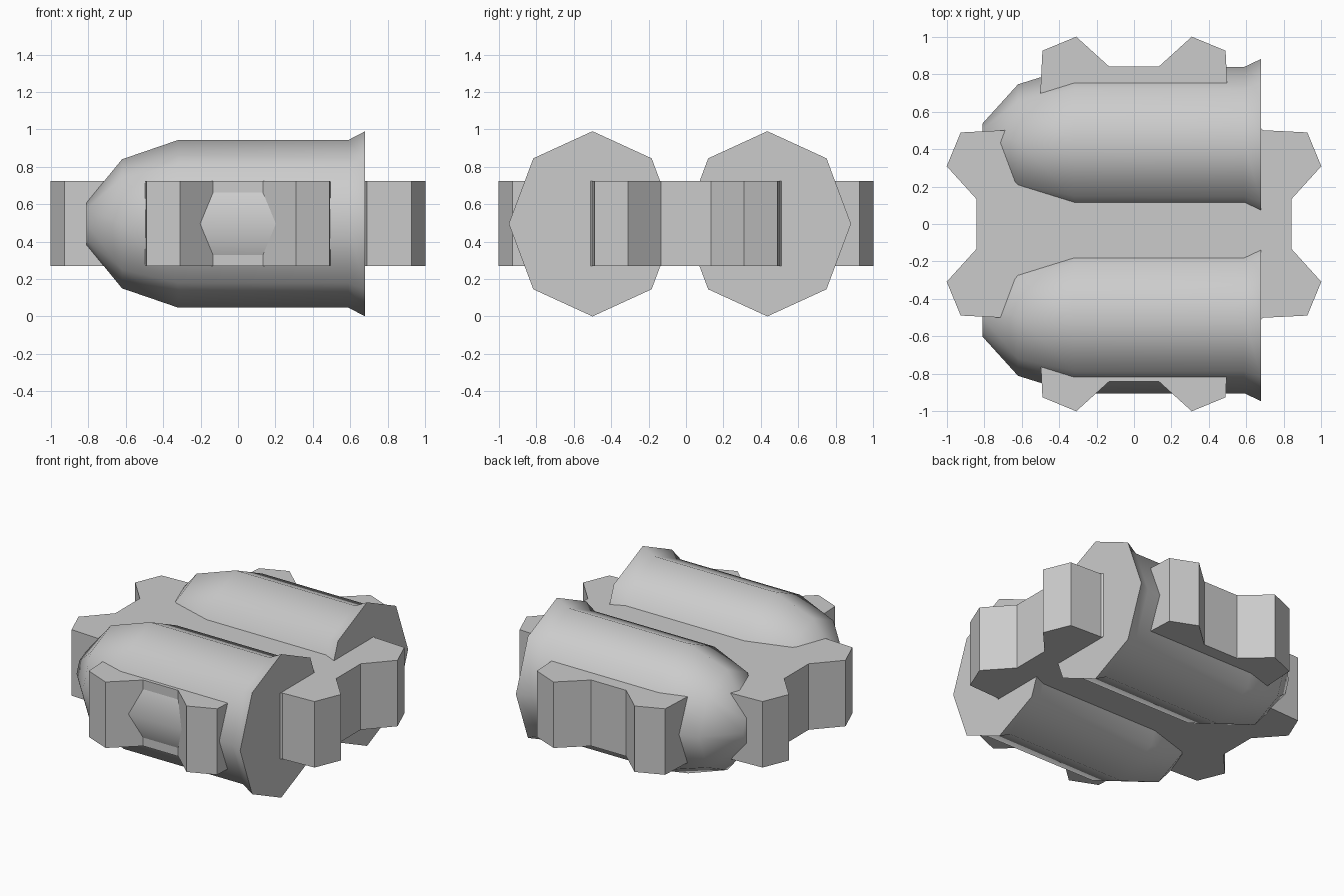
import bpy, bmesh, math

cube = bpy.data.objects.get("Cube")
if cube:
    bpy.data.objects.remove(cube, do_unlink=True)

GREY = (0.6, 0.6, 0.6, 1.0)
mat = bpy.data.materials.new("plain grey")
mat.use_nodes = True
mat.diffuse_color = GREY
mat.node_tree.nodes["Principled BSDF"].inputs["Base Color"].default_value = GREY


def finish(name, bm, smooth_angle=None):
    bmesh.ops.recalc_face_normals(bm, faces=bm.faces)
    mesh = bpy.data.meshes.new(name)
    bm.to_mesh(mesh)
    bm.free()
    mesh.materials.append(mat)
    obj = bpy.data.objects.new(name, mesh)
    bpy.context.collection.objects.link(obj)
    if smooth_angle:
        bpy.ops.object.select_all(action='DESELECT')
        obj.select_set(True)
        bpy.context.view_layer.objects.active = obj
        bpy.ops.object.shade_smooth_by_angle(angle=math.radians(smooth_angle))
    return obj


# Gear plate: eight tapered teeth, extruded upward
def gear_plate(teeth=8, root=0.853, tip=1.048, bottom=0.27, top=0.725):
    bm = bmesh.new()
    verts = []
    for i in range(teeth):
        middle = 360 / teeth * (i + 0.5)
        for offset, r in ((-13.5, root), (-5.35, tip), (5.35, tip), (13.5, root)):
            a = math.radians(middle + offset)
            verts.append(bm.verts.new((r * math.cos(a), r * math.sin(a), bottom)))
    face = bm.faces.new(verts)
    grown = bmesh.ops.extrude_face_region(bm, geom=[face], use_keep_orig=True)
    raised = [g for g in grown["geom"] if isinstance(g, bmesh.types.BMVert)]
    bmesh.ops.translate(bm, vec=(0, 0, top - bottom), verts=raised)
    finish("gear_plate", bm)


# Bullet: eight-sided lathe along x, slightly narrower than tall
PROFILE = [(-0.81, 0.113), (-0.62, 0.345), (-0.32, 0.448), (0.59, 0.448), (0.68, 0.495)]


def bullet(name, y, z=0.495, sides=8, squash=0.904):
    bm = bmesh.new()
    rings = []
    for x, r in PROFILE:
        angles = [math.tau * i / sides for i in range(sides)]
        rings.append([bm.verts.new((x, y + squash * r * math.cos(a), z + r * math.sin(a)))
                      for a in angles])
    for a, b in zip(rings, rings[1:]):
        for i in range(sides):
            j = (i + 1) % sides
            bm.faces.new((a[i], a[j], b[j], b[i]))
    bm.faces.new(rings[0])
    bm.faces.new(rings[-1])
    finish(name, bm, smooth_angle=55)


gear_plate()
bullet("front_bullet", -0.5)
bullet("back_bullet", 0.435)
